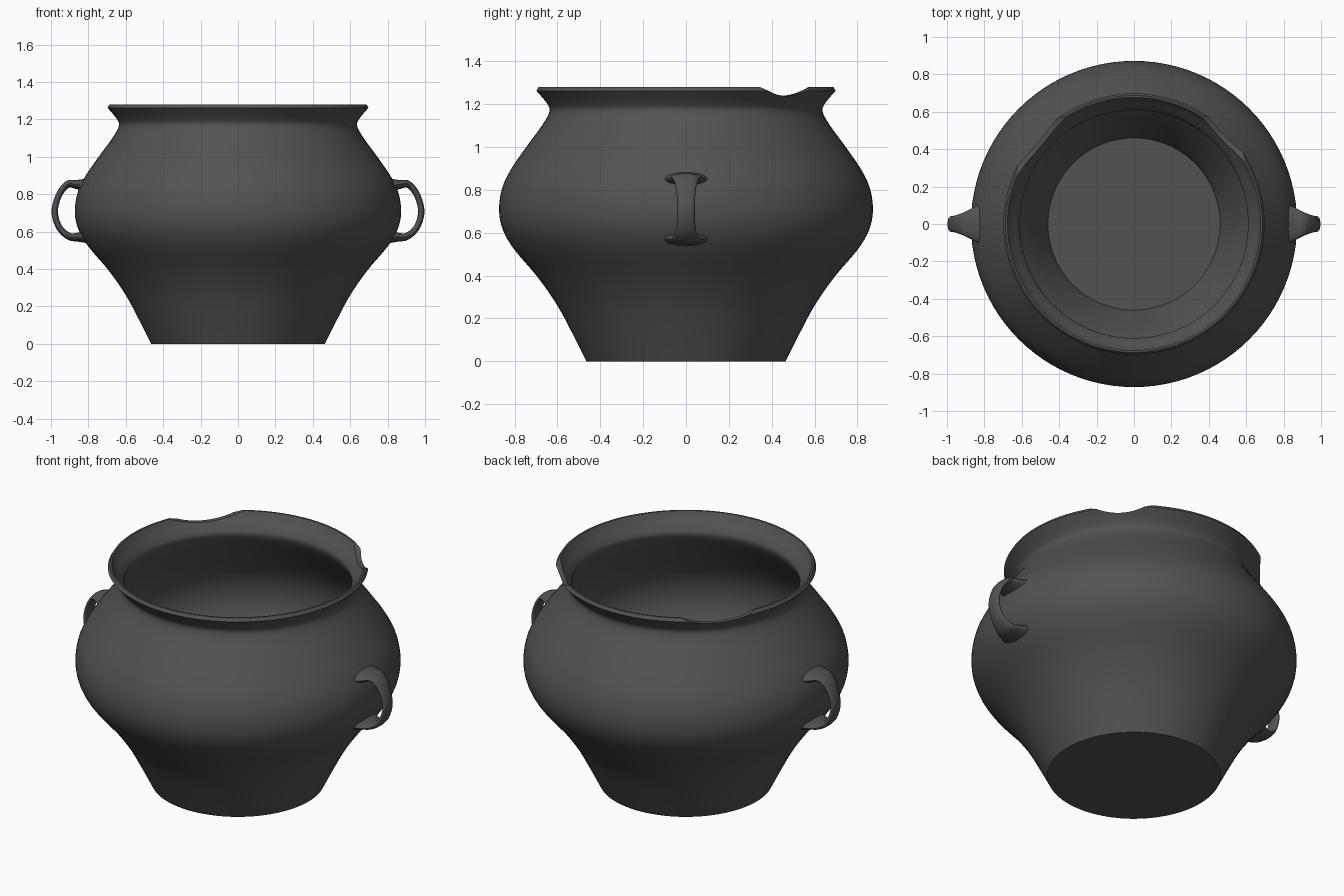
import bpy, bmesh, math
from mathutils import Vector

if "Cube" in bpy.data.objects:
    bpy.data.objects.remove(bpy.data.objects["Cube"])

clay = bpy.data.materials.new("dark_grey_clay")
clay.diffuse_color = (0.085, 0.085, 0.085, 1)
clay.use_nodes = True
clay.node_tree.nodes["Principled BSDF"].inputs["Base Color"].default_value = clay.diffuse_color


def spline(pts, n):
    """Catmull-Rom curve through points of any dimension."""
    p = [Vector(q) for q in pts]
    p = [2 * p[0] - p[1]] + p + [2 * p[-1] - p[-2]]
    out = []
    for i in range(1, len(p) - 2):
        a, b, c, d = p[i - 1:i + 3]
        for k in range(n):
            t = k / n
            out.append(0.5 * (2 * b + (c - a) * t + (2 * a - 5 * b + 4 * c - d) * t * t
                              + (3 * b - a - 3 * c + d) * t ** 3))
    return out + [p[-2]]


def loft(name, rings):
    """Skin closed rings of points and cap both ends."""
    bm = bmesh.new()
    vs = [[bm.verts.new(c) for c in r] for r in rings]
    n = len(vs[0])
    for a, b in zip(vs, vs[1:]):
        for i in range(n):
            j = (i + 1) % n
            bm.faces.new((a[i], a[j], b[j], b[i]))
    bm.faces.new(vs[0][::-1])
    bm.faces.new(vs[-1])
    bmesh.ops.recalc_face_normals(bm, faces=bm.faces)
    me = bpy.data.meshes.new(name)
    bm.to_mesh(me)
    bm.free()
    me.materials.append(clay)
    ob = bpy.data.objects.new(name, me)
    bpy.context.collection.objects.link(ob)
    return ob


def activate(ob):
    bpy.ops.object.select_all(action='DESELECT')
    ob.select_set(True)
    bpy.context.view_layer.objects.active = ob


# Pot body: outer wall, flared lip, inner wall, floor
outer = spline([(0.465, 0), (0.53, 0.13), (0.60, 0.26), (0.69, 0.39), (0.80, 0.52), (0.853, 0.61),
                (0.872, 0.70), (0.86, 0.80), (0.82, 0.89), (0.745, 1.0), (0.672, 1.1),
                (0.637, 1.165), (0.65, 1.205), (0.698, 1.262)], 4)
inner = [(r - 0.026, z) for r, z in reversed(outer) if 0.04 < z < 1.25]
profile = [tuple(q) for q in outer] + [(0.687, 1.28), (0.677, 1.28)] + inner + [(0.46, 0.03)]
N = 96
pot = loft("pot_body", [[(r * math.cos(2 * math.pi * i / N), r * math.sin(2 * math.pi * i / N), z)
                         for i in range(N)] for r, z in profile])

# Two chips broken out of the back of the rim
for deg, half, low in ((140, 0.205, 1.236), (44, 0.165, 1.238)):
    sag = 1.28 - low
    R = (half ** 2 + sag ** 2) / (2 * sag)
    a = math.radians(deg)
    bpy.ops.mesh.primitive_cylinder_add(
        vertices=128, radius=R, depth=0.4, location=(0.65 * math.cos(a), 0.65 * math.sin(a), low + R),
        rotation=(math.pi / 2, 0, a + math.pi / 2))
    cutter = bpy.context.object
    cutter.name = "chip_cutter"
    cutter.hide_render = True
    cutter.data.materials.append(clay)
    activate(pot)
    m = pot.modifiers.new("chip", 'BOOLEAN')
    m.operation, m.solver, m.object = 'DIFFERENCE', 'EXACT', cutter
    bpy.ops.object.modifier_apply(modifier=m.name)
    bpy.data.objects.remove(cutter)
activate(pot)
bpy.ops.object.shade_smooth_by_angle(angle=math.radians(32))

# Strap handles: path points are (x, z, half width, half thickness)
path = spline([(0.825, 0.848, 0.105, 0.034), (0.865, 0.852, 0.085, 0.024), (0.91, 0.853, 0.062, 0.019),
               (0.955, 0.80, 0.046, 0.017), (0.98, 0.71, 0.041, 0.017), (0.957, 0.625, 0.045, 0.017),
               (0.905, 0.575, 0.062, 0.019), (0.855, 0.57, 0.088, 0.024), (0.812, 0.572, 0.108, 0.034)], 5)
for name, side in (("right_handle", 1), ("left_handle", -1)):
    rings = []
    for i, (x, z, w, t) in enumerate(path):
        p, q = path[max(i - 1, 0)], path[min(i + 1, len(path) - 1)]
        d = Vector((q[0] - p[0], q[1] - p[1])).normalized()
        ring = []
        for k in range(20):
            a = 2 * math.pi * k / 20
            s = math.sin(a) * t
            ring.append((side * (x - d.y * s), w * math.cos(a), z + d.x * s))
        rings.append(ring)
    handle = loft(name, rings)
    activate(handle)
    bpy.ops.object.shade_smooth_by_angle(angle=math.radians(50))
